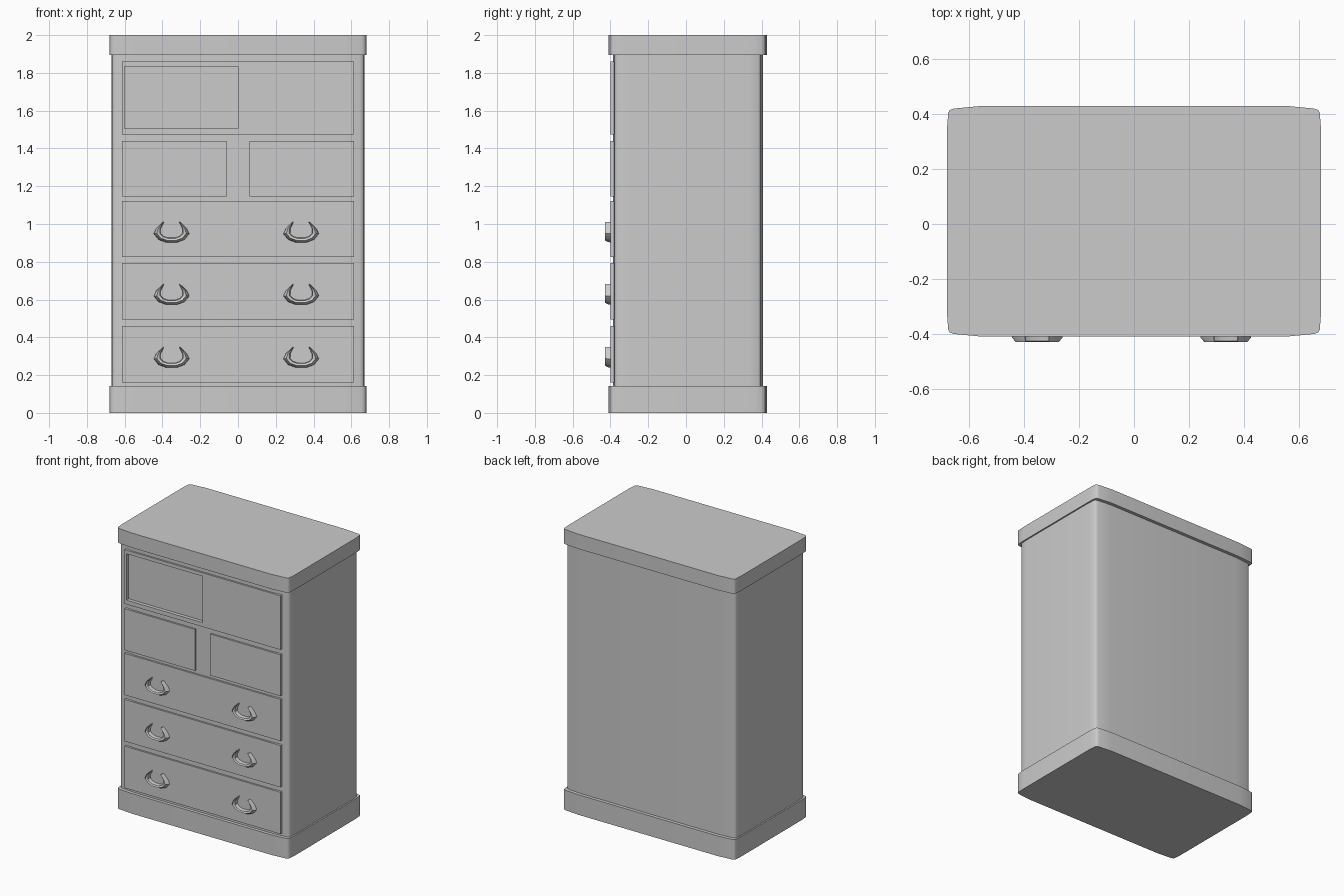
import bpy, bmesh
from math import radians

cube = bpy.data.objects.get("Cube")
if cube:
    bpy.data.objects.remove(cube, do_unlink=True)

grey = bpy.data.materials.new("plain grey")
grey.use_nodes = True
grey.diffuse_color = (0.6, 0.6, 0.6, 1)
grey.node_tree.nodes["Principled BSDF"].inputs["Base Color"].default_value = (0.6, 0.6, 0.6, 1)


def make_object(name, bm, smooth=None):
    bmesh.ops.recalc_face_normals(bm, faces=bm.faces)
    mesh = bpy.data.meshes.new(name)
    bm.to_mesh(mesh)
    bm.free()
    mesh.materials.append(grey)
    ob = bpy.data.objects.new(name, mesh)
    bpy.context.collection.objects.link(ob)
    if smooth:
        bpy.ops.object.select_all(action="DESELECT")
        ob.select_set(True)
        bpy.context.view_layer.objects.active = ob
        bpy.ops.object.shade_smooth_by_angle(angle=radians(smooth))
    return ob


def box(name, x0, x1, y0, y1, z0, z1):
    bm = bmesh.new()
    bmesh.ops.create_cube(bm, size=1)
    for v in bm.verts:
        v.co = (x1 if v.co.x > 0 else x0, y1 if v.co.y > 0 else y0, z1 if v.co.z > 0 else z0)
    return make_object(name, bm)


# Softly rounded plan outline, right half mirrored to the other side
HALF = [(0.55, -0.41), (0.655, -0.4), (0.67, -0.395), (0.676, -0.385), (0.68, -0.33),
        (0.68, 0.35), (0.676, 0.405), (0.67, 0.415), (0.655, 0.42), (0.55, 0.43)]
PLAN = HALF + [(-x, y) for x, y in reversed(HALF)]


def slab(name, z0, z1, sx=1, sy=1):
    bm = bmesh.new()
    base = bm.faces.new([bm.verts.new((x * sx, y * sy, z0)) for x, y in PLAN])
    ext = bmesh.ops.extrude_face_region(bm, geom=[base])["geom"]
    top = [g for g in ext if isinstance(g, bmesh.types.BMVert)]
    bmesh.ops.translate(bm, verts=top, vec=(0, 0, z1 - z0))
    return make_object(name, bm, 50)


# Carcass, plinth and top
body = slab("body", 0.1, 1.95, 0.985, 0.945)
slab("plinth", 0, 0.143)
slab("top_slab", 1.895, 2)

# Raised fronts
FRONT, BACK, EDGE = -0.4, -0.37, 0.615
door = box("sliding_door_front", -EDGE, EDGE, FRONT, BACK, 1.475, 1.86)
for side, sign in (("right", -1), ("left", 1)):
    a, b = sorted((sign * 0.06, sign * EDGE))
    box("small_drawer_" + side, a, b, FRONT, BACK, 1.145, 1.44)
DRAWERS = {"lower": (0.162, 0.46), "middle": (0.495, 0.793), "upper": (0.825, 1.122)}
for level, (z0, z1) in DRAWERS.items():
    box("drawer_" + level, -EDGE, EDGE, FRONT, BACK, z0, z1)

# Recessed half of the sliding door, cut through front and carcass
cutter = box("recess_cutter", -0.6, 0, -0.5, -0.375, 1.505, 1.835)
cutter.hide_render = True
for ob in (body, door):
    mod = ob.modifiers.new("recess", "BOOLEAN")
    mod.operation = "DIFFERENCE"
    mod.solver = "EXACT"
    mod.object = cutter
    bpy.ops.object.select_all(action="DESELECT")
    ob.select_set(True)
    bpy.context.view_layer.objects.active = ob
    bpy.ops.object.modifier_apply(modifier=mod.name)
bpy.data.objects.remove(cutter, do_unlink=True)

# Crescent pulls: outer and inner edge of one half, from tip to bottom
OUTER = [(-0.045, 0.055), (-0.082, 0.02), (-0.096, -0.008), (-0.07, -0.04), (-0.03, -0.055)]
INNER = [(-0.04, 0.053), (-0.056, 0.02), (-0.056, -0.005), (-0.042, -0.02), (-0.018, -0.028)]


def mirrored(half):
    return half + [(-x, z) for x, z in reversed(half)]


def handle(name, cx, cz):
    bm = bmesh.new()
    rings = []
    for (ox, oz), (ix, iz) in zip(mirrored(OUTER), mirrored(INNER)):
        # outer base, outer shoulder, front ridge, inner base
        section = [(0, -0.39), (0.1, -0.413), (0.45, -0.43), (0.85, -0.425), (1, -0.39)]
        rings.append([bm.verts.new((cx + ox + (ix - ox) * t, y, cz + oz + (iz - oz) * t))
                      for t, y in section])
    for r, s in zip(rings, rings[1:]):
        for i in range(len(r)):
            j = (i + 1) % len(r)
            bm.faces.new((r[i], r[j], s[j], s[i]))
    bm.faces.new(rings[0])
    bm.faces.new(rings[-1])
    make_object(name, bm, 40)


for level, (z0, z1) in DRAWERS.items():
    for side, cx in (("right", -0.352), ("left", 0.334)):
        handle("handle_" + level + "_" + side, cx, (z0 + z1) / 2 - 0.017)
